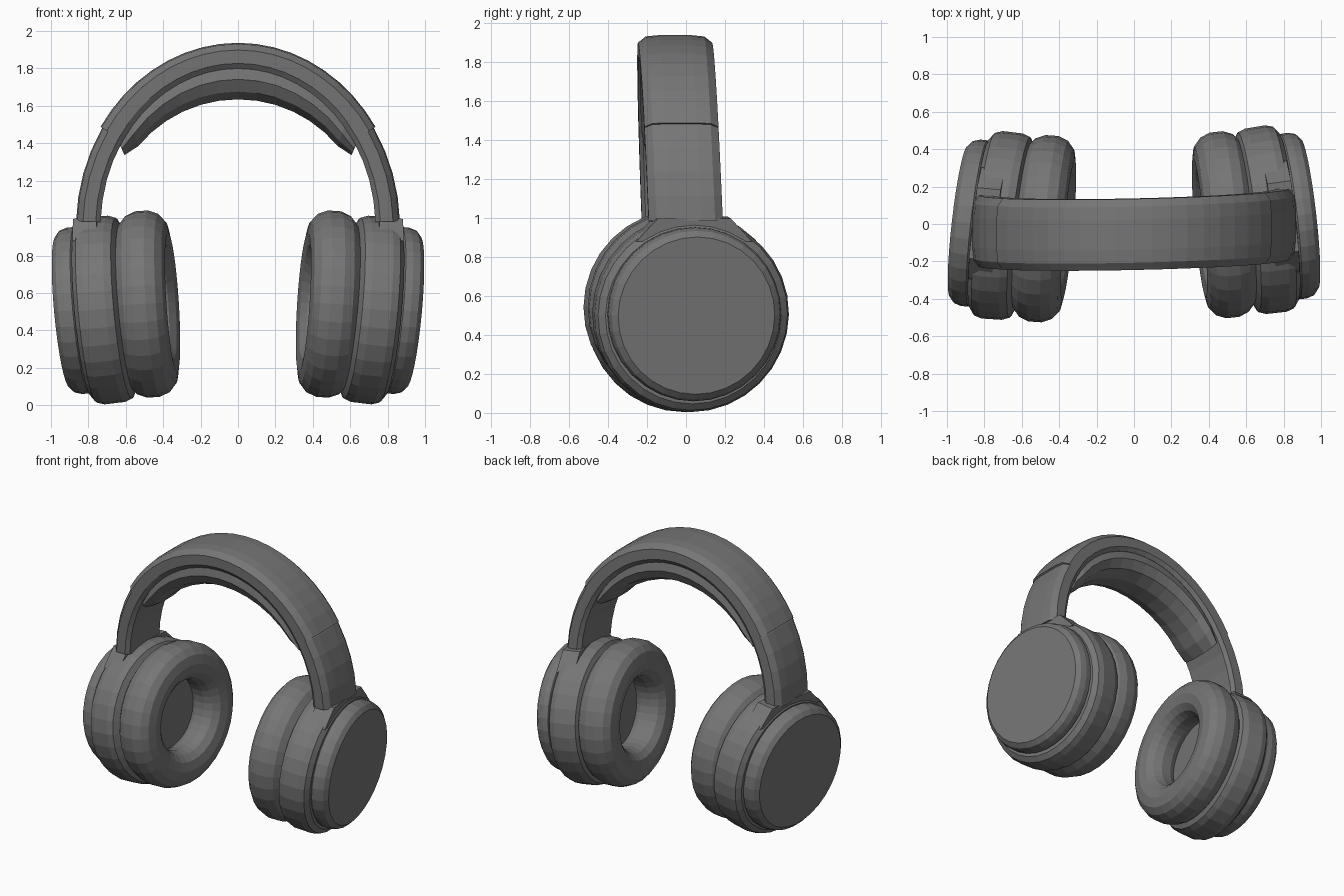
import bpy, bmesh, math
from mathutils import Matrix, Vector

cube = bpy.data.objects.get("Cube")
if cube:
    bpy.data.objects.remove(cube, do_unlink=True)

grey = bpy.data.materials.new("dark grey")
grey.use_nodes = True
colour = (0.18, 0.18, 0.18, 1)
grey.diffuse_color = colour
grey.node_tree.nodes["Principled BSDF"].inputs["Base Color"].default_value = colour

SEGMENTS = 32
SKEW = 0.022     # slight sideways stagger of the whole headset
BASE = 0.95      # height of the headband ellipse centre


def finish(name, rings, closed=False, matrix=Matrix()):
    """Skin a list of equal-sized vertex rings and make an object of them."""
    bm = bmesh.new()
    loops = [[bm.verts.new(matrix @ Vector(p)) for p in ring] for ring in rings]
    pairs = list(zip(loops, loops[1:]))
    if closed:
        pairs.append((loops[-1], loops[0]))
    else:
        bm.faces.new(loops[0])
        bm.faces.new(loops[-1])
    for a, b in pairs:
        for i in range(len(a)):
            j = (i + 1) % len(a)
            bm.faces.new((a[i], a[j], b[j], b[i]))
    for v in bm.verts:
        v.co.y += SKEW * v.co.x
    bmesh.ops.recalc_face_normals(bm, faces=bm.faces)
    mesh = bpy.data.meshes.new(name)
    bm.to_mesh(mesh)
    bm.free()
    mesh.materials.append(grey)
    obj = bpy.data.objects.new(name, mesh)
    bpy.context.collection.objects.link(obj)


def lathe(name, profile, matrix, closed=False):
    """Turn (along axis, radius) points around the local x axis."""
    turn = [math.tau * i / SEGMENTS for i in range(SEGMENTS)]
    rings = [[(s, r * math.cos(t), r * math.sin(t)) for t in turn] for s, r in profile]
    finish(name, rings, closed, matrix)


def arch(name, outer, inner, start, end, steps, section, taper=0):
    """Sweep a section (depth fraction, y) between two ellipses."""
    rings = []
    for k in range(steps + 1):
        t = math.radians(start + (end - start) * k / steps)
        o = Vector((outer[0] * math.cos(t), 0, BASE + outer[1] * math.sin(t)))
        i = Vector((inner[0] * math.cos(t), 0, BASE + inner[1] * math.sin(t)))
        # ends of a tapered part shrink towards the outer ellipse
        shrink = taper if k in (0, steps) else 0
        ring = []
        for depth, y in section:
            p = o.lerp(i, depth * (1 - shrink))
            p.y = y * (1 - shrink * 0.2) - 0.02 - 0.04 * (p.z - 1)
            ring.append(p)
        rings.append(ring)
    finish(name, rings)


def mirrored(half):
    return half + [(d, -y) for d, y in reversed(half)]


def cup_matrix(sign, x, z, yaw, tilt):
    """Place a part with its local x axis pointing outwards from the head."""
    axis = Vector((sign, yaw, -tilt))
    turn = axis.to_track_quat('X', 'Z').to_matrix().to_4x4()
    return Matrix.Translation((sign * x, 0, z)) @ turn


# Headband: legs, thicker sleeve over the top, padded cushion underneath
band = mirrored([(0, 0.08), (0.05, 0.15), (0.28, 0.19), (0.8, 0.19), (1, 0.17)])
pad_section = mirrored([(-0.1, 0.165), (0.35, 0.18), (0.75, 0.145), (1, 0.06)])
inner_edge = (0.735, 0.85)
for side, a, b in (("left", 2, 40), ("right", 178, 140)):
    arch(side + "_headband_leg", (0.866, 0.975), inner_edge, a, b, 5, band)
arch("headband_sleeve", (0.877, 0.987), inner_edge, 33, 147, 18, band)
arch("headband_cushion", inner_edge, (0.69, 0.685), 31, 149, 14, pad_section, 0.4)

# Ear cups: rounded pad, inner disc, housing ring, tapered cap and yoke
pad = [(-0.162 + 0.135 * math.copysign(abs(math.cos(t)) ** 0.9, math.cos(t)),
        0.372 + 0.13 * math.copysign(abs(math.sin(t)) ** 0.85, math.sin(t)))
       for t in (math.tau * i / 14 for i in range(14))]
ring = [(-0.06, 0.44), (-0.04, 0.485), (0, 0.5), (0.11, 0.503), (0.15, 0.49), (0.175, 0.455)]
cap = [(0.16, 0.42), (0.185, 0.446), (0.225, 0.447), (0.265, 0.435), (0.29, 0.405)]
disc = [(-0.09, 0.3), (-0.03, 0.3)]
for side, sign in (("left", 1), ("right", -1)):
    soft = cup_matrix(sign, 0.645, 0.53, 0.09, 0.065)
    hard = cup_matrix(sign, 0.65, 0.515, 0.115, 0.092)
    shell = cup_matrix(sign, 0.65, 0.525, 0.115, 0.092)
    lathe(side + "_ear_pad", pad, soft, closed=True)
    lathe(side + "_speaker_disc", disc, soft)
    lathe(side + "_housing_ring", ring, hard)
    lathe(side + "_outer_cap", cap, shell)
    yoke = [[(s, y, z) for y, z in ((-0.3, 0.38), (0.3, 0.38), (0.19, 0.498), (-0.19, 0.498))]
            for s in (0.04, 0.168)]
    finish(side + "_yoke", yoke, matrix=hard)
